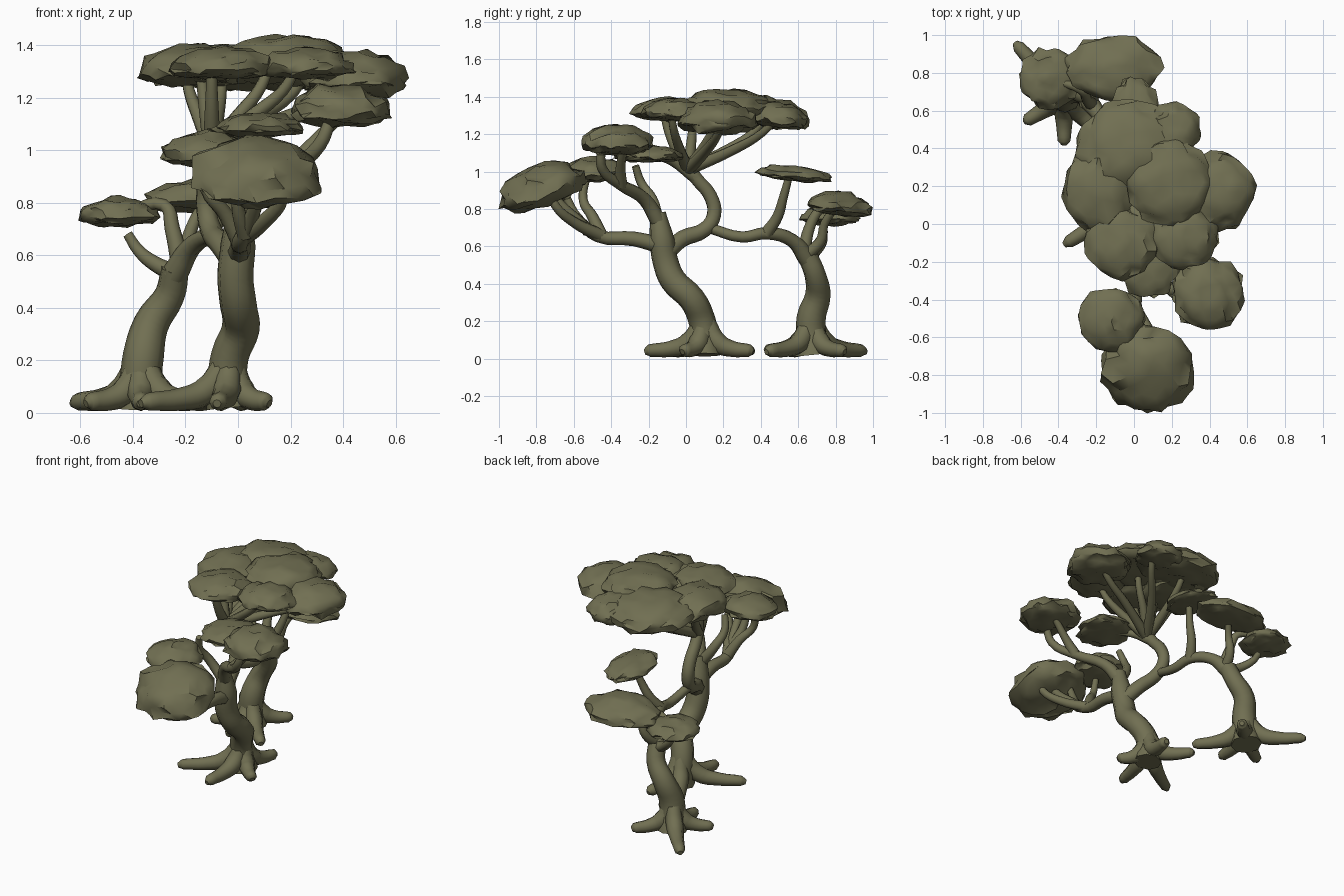
import bpy, bmesh, math
from mathutils import Vector, Matrix, noise

mat = bpy.data.materials.new("olive green")
mat.diffuse_color = (0.165, 0.16, 0.085, 1)


def finish(ob, angle):
    ob.data.materials.clear()
    ob.data.materials.append(mat)
    bpy.ops.object.select_all(action='DESELECT')
    ob.select_set(True)
    bpy.context.view_layer.objects.active = ob
    bpy.ops.object.shade_smooth_by_angle(angle=math.radians(angle))


def limb(name, pts, radii):
    """Tapered tube through points; radii are spread evenly along it."""
    cu = bpy.data.curves.new(name, 'CURVE')
    cu.dimensions = '3D'
    cu.bevel_depth = 1.0
    cu.bevel_resolution = 2
    cu.resolution_u = 4
    cu.use_fill_caps = True
    sp = cu.splines.new('BEZIER')
    sp.bezier_points.add(len(pts) - 1)
    for i, (bp, p) in enumerate(zip(sp.bezier_points, pts)):
        bp.co = p
        bp.handle_left_type = bp.handle_right_type = 'AUTO'
        t = i / (len(pts) - 1) * (len(radii) - 1)
        k = min(int(t), len(radii) - 2)
        bp.radius = radii[k] + (radii[k + 1] - radii[k]) * (t - k)
    ob = bpy.data.objects.new(name, cu)
    bpy.context.collection.objects.link(ob)
    bpy.ops.object.select_all(action='DESELECT')
    ob.select_set(True)
    bpy.context.view_layer.objects.active = ob
    bpy.ops.object.convert(target='MESH')
    finish(bpy.context.object, 50)


def foliage(name, x, y, rx, ry, z0, z1, tilt=0.0):
    """Lumpy dome with a flatter underside, filling the given height."""
    bm = bmesh.new()
    bmesh.ops.create_icosphere(bm, subdivisions=3, radius=1)
    seed = Vector((x * 7, y * 7, z0 * 5))
    h = z1 - z0
    for v in bm.verts:
        d = v.co.normalized()
        r = 1 + 0.2 * noise.noise(d * 2.6 + seed)
        up = 0.68 if d.z > 0 else 0.3
        v.co = Vector((d.x * r * rx, d.y * r * ry, d.z * r * h * up + h * 0.32))
        v.co.z += 0.16 * h * noise.noise(d * 3.5 + seed)
    bmesh.ops.rotate(bm, verts=bm.verts, cent=(0, 0, h / 2), matrix=Matrix.Rotation(tilt, 3, 'X'))
    bmesh.ops.translate(bm, verts=bm.verts, vec=(x, y, z0))
    me = bpy.data.meshes.new(name)
    bm.to_mesh(me)
    bm.free()
    ob = bpy.data.objects.new(name, me)
    bpy.context.collection.objects.link(ob)
    finish(ob, 45)


# Trunks
limb("main_trunk", [(-0.03, 0.1, 0.02), (-0.04, 0.1, 0.12), (-0.03, 0.08, 0.22), (0.01, 0.03, 0.32),
                    (0, -0.07, 0.42), (-0.01, -0.11, 0.52), (0, -0.13, 0.64), (0, -0.15, 0.78)],
     [0.09, 0.075, 0.072, 0.072, 0.072, 0.07, 0.068, 0.042])
limb("second_trunk", [(-0.37, 0.68, 0.02), (-0.37, 0.67, 0.12), (-0.36, 0.67, 0.22), (-0.33, 0.705, 0.34),
                      (-0.26, 0.69, 0.45), (-0.24, 0.65, 0.55)], [0.1, 0.08, 0.078, 0.068, 0.058, 0.055])

# Roots spreading over the ground, with blunt rounded tips
for cx, cy, ends in (
        (-0.03, 0.1, [(-0.37, -0.11), (-0.08, -0.22), (0.12, -0.02), (0.03, 0.36), (-0.2, 0.36)]),
        (-0.37, 0.67, [(-0.63, 0.96), (-0.58, 0.54), (-0.37, 0.42), (-0.13, 0.43), (-0.19, 0.85)])):
    for ex, ey in ends:
        dx, dy = ex - cx, ey - cy
        limb("root", [(cx + dx * f, cy + dy * f, z) for f, z in
                      ((0.06, 0.19), (0.27, 0.085), (0.6, 0.05), (0.92, 0.042), (1, 0.035))],
             [0.045, 0.055, 0.042, 0.034, 0.016])

# Main limbs
H = (-0.1, 0.01, 1.04)
limb("crown_limb", [(0, -0.11, 0.56), (-0.06, -0.02, 0.64), (-0.1, 0.1, 0.69), (-0.12, 0.15, 0.77),
                    (-0.12, 0.13, 0.87), (-0.11, 0.05, 0.97), H], [0.05, 0.042, 0.038, 0.035])
limb("bridge_limb", [(-0.24, 0.65, 0.53), (-0.18, 0.57, 0.63), (-0.11, 0.43, 0.67), (-0.09, 0.3, 0.65),
                     (-0.11, 0.12, 0.7)], [0.05, 0.035, 0.03, 0.028])
limb("front_limb", [(0, -0.12, 0.6), (0.01, -0.28, 0.64), (0.01, -0.47, 0.655), (0.05, -0.58, 0.74),
                    (0.08, -0.7, 0.86), (0.08, -0.73, 0.92)], [0.045, 0.035, 0.028, 0.02])
limb("right_limb", [(0, -0.14, 0.72), (0.06, -0.22, 0.85), (0.2, -0.35, 0.93), (0.31, -0.45, 1.02),
                    (0.36, -0.45, 1.14)], [0.045, 0.035, 0.028, 0.022])

# Smaller branches
branches = [
    [(0.01, -0.45, 0.65), (-0.05, -0.5, 0.76), (-0.12, -0.55, 0.85), (-0.13, -0.53, 0.98)],
    [(0.01, -0.46, 0.66), (0.1, -0.6, 0.73), (0.17, -0.7, 0.82), (0.17, -0.74, 0.92)],
    [(0.03, -0.52, 0.68), (0.0, -0.6, 0.78), (0.0, -0.66, 0.92)],
    [(0, -0.15, 0.72), (-0.09, -0.18, 0.85), (-0.12, -0.24, 0.94), (-0.1, -0.27, 1.03)],
    [(0.2, -0.35, 0.93), (0.28, -0.35, 1.02), (0.4, -0.33, 1.14)],
    [(-0.11, 0.05, 0.97), (-0.06, -0.08, 1.06), (0.06, -0.2, 1.09)],
    [(-0.11, 0.43, 0.67), (-0.07, 0.49, 0.76), (-0.03, 0.52, 0.86), (0, 0.55, 0.97)],
    [(-0.24, 0.66, 0.53), (-0.32, 0.69, 0.57), (-0.38, 0.73, 0.62), (-0.42, 0.74, 0.68)],
    [(-0.22, 0.63, 0.57), (-0.25, 0.66, 0.7), (-0.28, 0.71, 0.79), (-0.42, 0.76, 0.77)],
    [(-0.23, 0.64, 0.55), (-0.2, 0.72, 0.63), (-0.17, 0.74, 0.72), (-0.12, 0.8, 0.81)],
]
for b in branches:
    limb("branch", b, [0.036, 0.026, 0.02])

# Crown branches fanning from the crown limb
for tx, ty, tz in [(-0.1, -0.12, 1.32), (-0.2, 0.2, 1.3), (-0.14, 0.04, 1.32), (0.12, 0.18, 1.33),
                   (-0.06, 0.42, 1.28), (0.22, -0.08, 1.31), (0.25, 0.48, 1.28), (0.44, 0.2, 1.27)]:
    hx, hy, hz = H
    mid = [hx + (tx - hx) * 0.5, hy + (ty - hy) * 0.55, hz + (tz - hz) * 0.35]
    limb("crown_branch", [(hx, hy, hz - 0.03), mid, (hx + (tx - hx) * 0.85, hy + (ty - hy) * 0.85, hz + (tz - hz) * 0.7),
                          (tx, ty, tz)], [0.034, 0.024, 0.019])

# Foliage: x, y, rx, ry, bottom, top, tilt
for f in [(-0.02, 0.42, 0.28, 0.24, 1.24, 1.40, -0.12), (-0.18, 0.18, 0.2, 0.23, 1.24, 1.40),
          (0.19, 0.22, 0.23, 0.23, 1.29, 1.44), (0.44, 0.17, 0.2, 0.21, 1.20, 1.38),
          (-0.06, -0.09, 0.2, 0.2, 1.27, 1.39), (0.26, -0.07, 0.18, 0.17, 1.27, 1.39),
          (0.2, 0.49, 0.15, 0.16, 1.23, 1.37, -0.12)]:
    foliage("crown_foliage", *f)
for name, *f in [("front_foliage", 0.07, -0.775, 0.25, 0.24, 0.81, 1.04, 0.32),
                 ("front_left_foliage", -0.12, -0.51, 0.175, 0.17, 0.94, 1.07, 0.1),
                 ("right_foliage", 0.39, -0.37, 0.19, 0.195, 1.09, 1.25, 0.0),
                 ("middle_foliage", 0.08, -0.2, 0.17, 0.185, 1.05, 1.14, 0.0),
                 ("high_back_foliage", 0.0, 0.58, 0.13, 0.205, 0.95, 1.03, -0.1),
                 ("back_foliage", -0.11, 0.83, 0.25, 0.17, 0.76, 0.89, -0.12),
                 ("back_left_foliage", -0.45, 0.77, 0.155, 0.155, 0.71, 0.82, 0.0)]:
    foliage(name, *f)
